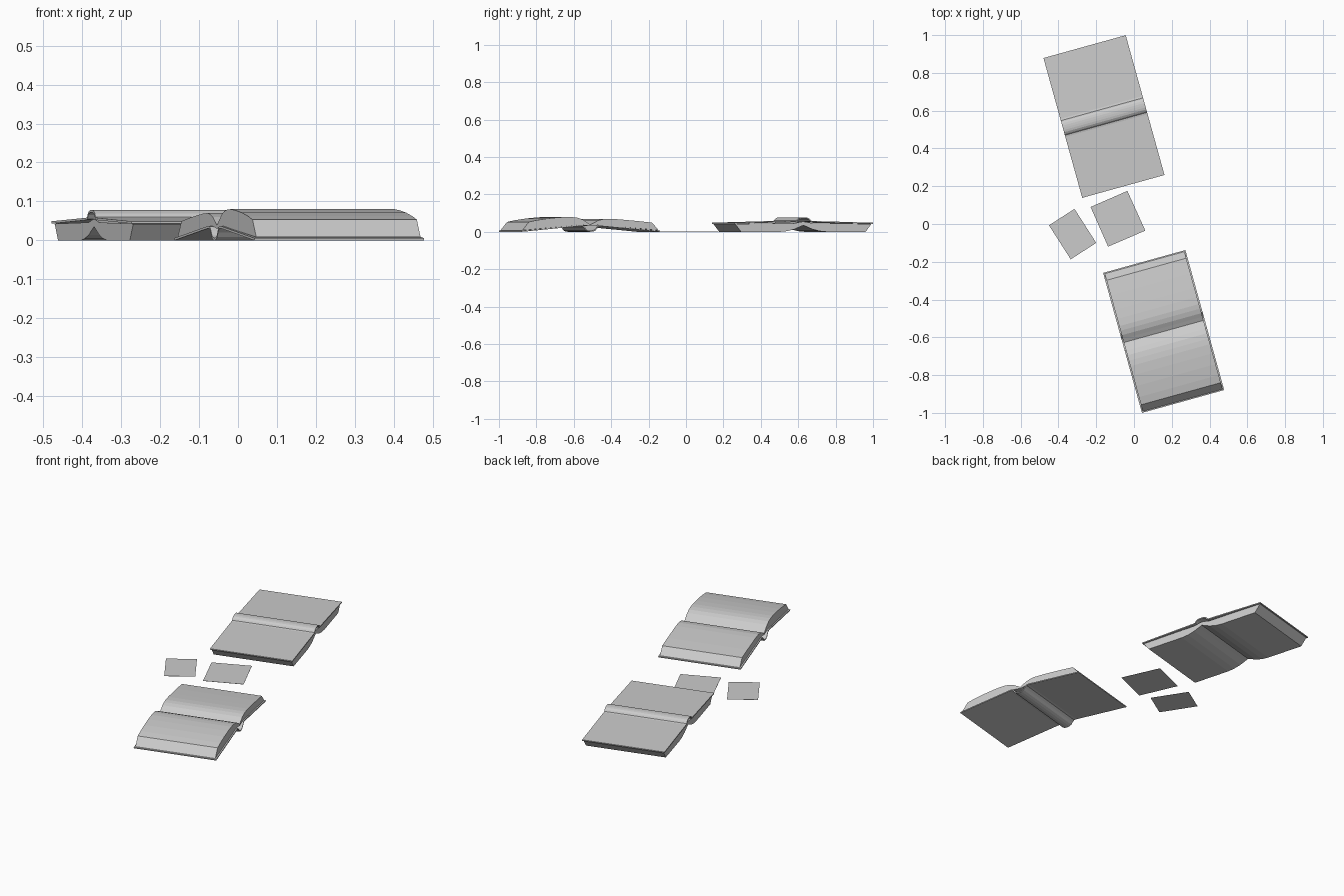
import bpy, bmesh, math
from mathutils import Vector

if "Cube" in bpy.data.objects:
    bpy.data.objects.remove(bpy.data.objects["Cube"])

grey = bpy.data.materials.new("plain_grey")
grey.diffuse_color = (0.6, 0.6, 0.6, 1)
grey.use_nodes = True
grey.node_tree.nodes["Principled BSDF"].inputs["Base Color"].default_value = grey.diffuse_color
TILT = math.radians(15.5)      # both books are turned by the same angle


def extrude(name, outline, half_width, centre):
    """Prism: outline of (v, z) points, swept along the spine direction."""
    bm = bmesh.new()
    ends = [[bm.verts.new((x, -v, z)) for v, z in outline]
            for x in (-half_width, half_width)]
    n = len(outline)
    for i in range(n):
        j = (i + 1) % n
        bm.faces.new((ends[0][i], ends[0][j], ends[1][j], ends[1][i]))
    caps = [bm.faces.new(e) for e in ends]
    bmesh.ops.recalc_face_normals(bm, faces=bm.faces)
    bmesh.ops.triangulate(bm, faces=caps)
    me = bpy.data.meshes.new(name)
    bm.to_mesh(me)
    bm.free()
    me.materials.append(grey)
    ob = bpy.data.objects.new(name, me)
    ob.location = (centre[0], centre[1], 0)
    ob.rotation_euler.z = TILT
    bpy.context.collection.objects.link(ob)


def mirrored(half):
    """Half profile starting at v = 0 -> whole profile from -v to +v."""
    return [(-v, z) for v, z in reversed(half[1:])] + half


def shell(line, t):
    """Thicken an open profile to one side (t > 0: upwards)."""
    pts = [Vector(p) for p in line]
    inner = []
    for i, p in enumerate(pts):
        d = (pts[min(i + 1, len(pts) - 1)] - pts[max(i - 1, 0)]).normalized()
        inner.append(tuple(p + Vector((-d.y, d.x)) * t))
    return list(line) + inner[::-1]


# Book lying face up: covers slope up to the hinge, spine touches the ground
c1 = (0.157, -0.569)
cover = mirrored([(0, 0), (.015, .002), (.027, .008), (.036, .02),
                  (.046, .030), (.06, .031), (.384, 0)])
extrude("open_book_cover", shell(cover, .006), .226, c1)
page_top = [(-.378, .008), (-.342, .049), (-.26, .058), (-.18, .065),
            (-.13, .069), (-.09, .070), (-.065, .067), (-.04, .060),
            (-.02, .049), (0, .039), (.02, .051), (.045, .066), (.07, .075),
            (.10, .079), (.13, .080), (.18, .077), (.24, .071), (.30, .062),
            (.342, .053), (.378, .008)]
page_under = [(.05, .0375), (0, .03), (-.05, .0375)]
extrude("open_book_pages", page_top + page_under, .219, c1)

# Book lying face down: pages on the ground, covers and spine on top
c2 = (-0.159, 0.569)
cover = mirrored([(0, .078), (.012, .0775), (.024, .075), (.034, .069),
                  (.040, .060), (.05, .058), (.384, .049)])
extrude("face_down_book_cover", shell(cover, -.006), .226, c2)
top = mirrored([(0, .055), (.02, .052), (.05, .046), (.378, .0425)])
bottom = mirrored([(0, .035), (.02, .027), (.05, .014), (.09, .004),
                   (.13, 0), (.345, 0)])
extrude("face_down_book_pages", top + bottom[::-1], .219, c2)


# Loose sheets on the ground
def sheet(name, corners):
    bm = bmesh.new()
    low = [bm.verts.new((x, y, 0)) for x, y in corners]
    high = [bm.verts.new((x, y, .001)) for x, y in corners]
    bm.faces.new(low)
    bm.faces.new(high)
    for i in range(4):
        j = (i + 1) % 4
        bm.faces.new((low[i], low[j], high[j], high[i]))
    bmesh.ops.recalc_face_normals(bm, faces=bm.faces)
    me = bpy.data.meshes.new(name)
    bm.to_mesh(me)
    bm.free()
    me.materials.append(grey)
    bpy.context.collection.objects.link(bpy.data.objects.new(name, me))


sheet("large_sheet", [(-.23, .09), (-.035, .175), (.06, -.035), (-.137, -.12)])
sheet("small_sheet", [(-.45, -.007), (-.315, .08), (-.2, -.10), (-.335, -.187)])
